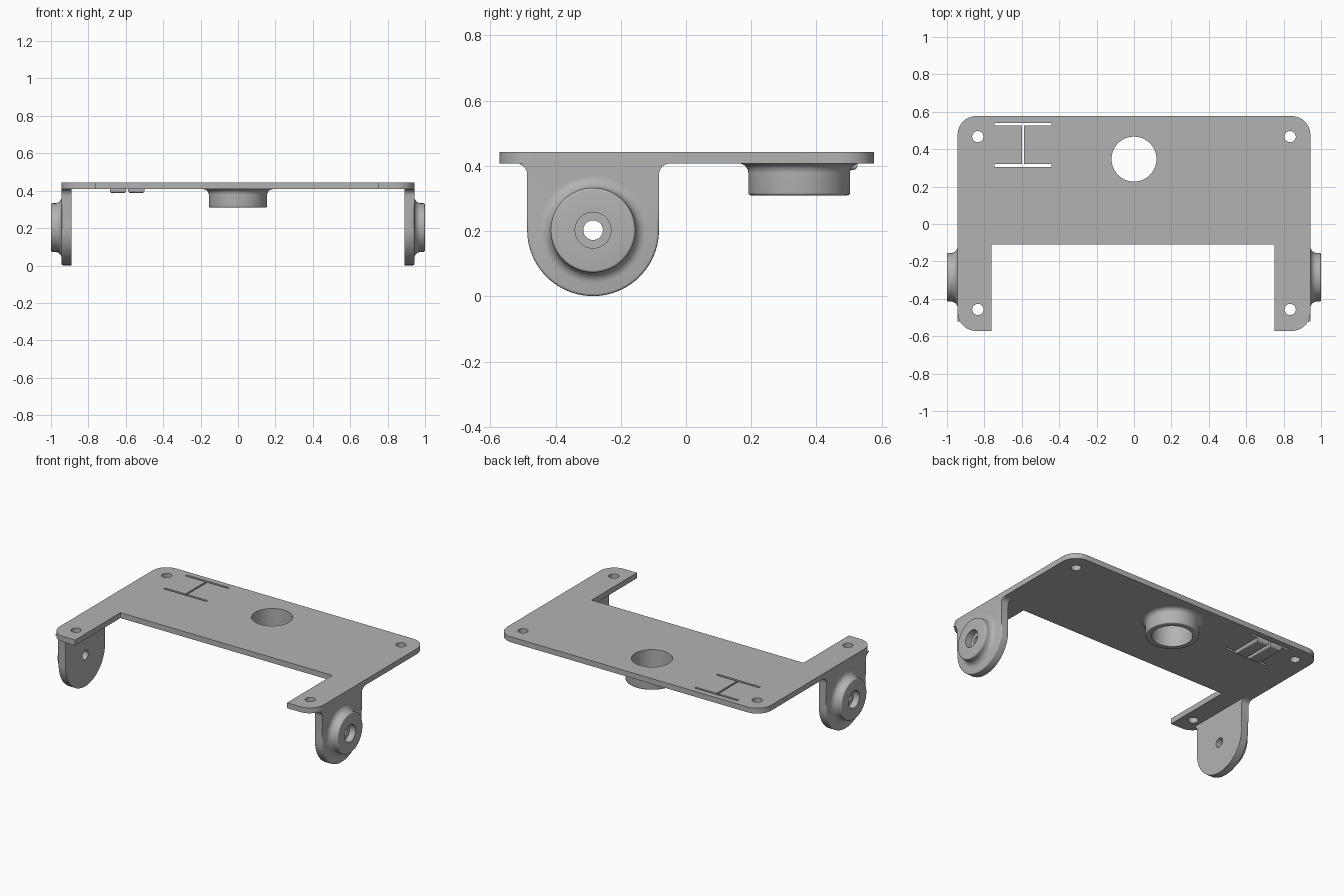
import bpy, bmesh
from math import sin, cos, pi, radians
from mathutils import Matrix, Vector

if "Cube" in bpy.data.objects:
    bpy.data.objects.remove(bpy.data.objects["Cube"])

grey = bpy.data.materials.new("plain grey")
grey.use_nodes = True
grey.diffuse_color = (0.45, 0.45, 0.45, 1)
grey.node_tree.nodes["Principled BSDF"].inputs["Base Color"].default_value = grey.diffuse_color

UNDER, TOP = 0.408, 0.443
HALF = 0.943
EAR_Y, EAR_Z, EAR_R, EAR_IN = -0.285, 0.203, 0.202, 0.89
HOLE_Y = 0.347


def finish(bm, name, helper=False):
    bmesh.ops.recalc_face_normals(bm, faces=bm.faces)
    mesh = bpy.data.meshes.new(name)
    bm.to_mesh(mesh)
    bm.free()
    obj = bpy.data.objects.new(name, mesh)
    bpy.context.collection.objects.link(obj)
    mesh.materials.append(grey)
    if helper:
        obj.hide_render = True
        obj.hide_set(True)
        obj.display_type = 'WIRE'
    return obj


def smooth(obj):
    bpy.ops.object.select_all(action='DESELECT')
    obj.select_set(True)
    bpy.context.view_layer.objects.active = obj
    bpy.ops.object.shade_smooth_by_angle(angle=radians(35))


def arc(cx, cy, r, a0, a1, n=10):
    angles = [radians(a0 + (a1 - a0) * i / n) for i in range(n + 1)]
    return [(cx + r * cos(a), cy + r * sin(a)) for a in angles]


def prism(bm, outline, place, depth):
    """Extrude a 2D outline along a vector."""
    face = bm.faces.new([bm.verts.new(place(u, v)) for u, v in outline])
    moved = bmesh.ops.extrude_face_region(bm, geom=[face])["geom"]
    bmesh.ops.translate(bm, vec=depth, verts=[g for g in moved if isinstance(g, bmesh.types.BMVert)])


def lathe(name, profile, matrix, steps=64):
    """Spin a closed (radius, height) profile into a ring."""
    bm = bmesh.new()
    rings = [[bm.verts.new((r * cos(2 * pi * i / steps), r * sin(2 * pi * i / steps), h))
              for r, h in profile] for i in range(steps)]
    for i, ring in enumerate(rings):
        after = rings[(i + 1) % steps]
        for j in range(len(profile)):
            k = (j + 1) % len(profile)
            bm.faces.new((ring[j], after[j], after[k], ring[k]))
    bm.transform(matrix)
    obj = finish(bm, name)
    smooth(obj)
    return obj


def box(bm, x0, x1, y0, y1, z0, z1):
    size = Matrix.Diagonal((x1 - x0, y1 - y0, z1 - z0, 1))
    middle = Matrix.Translation(((x0 + x1) / 2, (y0 + y1) / 2, (z0 + z1) / 2))
    bmesh.ops.create_cube(bm, size=1, matrix=middle @ size)


def cylinder(bm, r, depth, matrix):
    bmesh.ops.create_cone(bm, cap_ends=True, segments=64, radius1=r, radius2=r,
                          depth=depth, matrix=matrix)


def cut(obj, cutter):
    mod = obj.modifiers.new("cut", 'BOOLEAN')
    mod.operation = 'DIFFERENCE'
    mod.solver = 'EXACT'
    mod.object = cutter


# Plate outline with rounded corners and the front notch
c, back, front, r = HALF, 0.577, -0.572, 0.1
outline = (arc(c - r, back - r, r, 0, 90) + arc(r - c, back - r, r, 90, 180)
           + arc(r - c, front + r, r, 180, 270)
           + [(-0.762, front), (-0.762, -0.11), (0.75, -0.11), (0.75, front)]
           + arc(c - r, front + r, r, 270, 360))
bm = bmesh.new()
prism(bm, outline, lambda u, v: (u, v, UNDER), Vector((0, 0, TOP - UNDER)))
plate = finish(bm, "top_plate")

# Holes and the H-shaped slot through the plate
bm = bmesh.new()
cylinder(bm, 0.12, 0.3, Matrix.Translation((0, HOLE_Y, 0.42)))
for x in (-0.835, 0.835):
    for y in (0.467, -0.457):
        cylinder(bm, 0.03, 0.3, Matrix.Translation((x, y, 0.42)))
cut(plate, finish(bm, "hole_cutter", True))
slot = (arc(-0.445, 0.533, 0.0075, -90, 90, 4) + arc(-0.74, 0.533, 0.0075, 90, 270, 4))
h_outline = ([(-0.745, 0.3055), (-0.44, 0.3055), (-0.44, 0.3205), (-0.587, 0.3205),
              (-0.587, 0.5255), (-0.44, 0.5255), (-0.44, 0.5405), (-0.745, 0.5405),
              (-0.745, 0.5255), (-0.599, 0.5255), (-0.599, 0.3205), (-0.745, 0.3205)])
bm = bmesh.new()
prism(bm, h_outline, lambda u, v: (u, v, 0.3), Vector((0, 0, 0.3)))
cut(plate, finish(bm, "slot_cutter", True))
smooth(plate)

# Clip pads under the two spring flaps
for name, x0, x1 in (("right_clip_pad", -0.685, -0.599), ("left_clip_pad", -0.587, -0.5)):
    bm = bmesh.new()
    box(bm, x0, x1, 0.3205, 0.5255, 0.388, UNDER + 0.005)
    low = [e for e in bm.edges if all(v.co.z < 0.39 for v in e.verts)]
    bmesh.ops.bevel(bm, geom=low, offset=0.012, segments=4, profile=0.5, affect='EDGES')
    smooth(finish(bm, name))

# Collar under the centre hole, flared into the plate
drop = UNDER - 0.31
collar = ([(0.12, 0), (0.12, drop)] + arc(0.148, drop - 0.008, 0.008, 90, 0, 4)
          + arc(0.186, 0.03, 0.03, 180, 270, 8))
lathe("centre_collar", collar,
      Matrix.Translation((0, HOLE_Y, UNDER)) @ Matrix.Rotation(pi, 4, 'X'))

# Side ears with bored bosses
ear = (arc(EAR_Y - EAR_R - 0.035, UNDER - 0.035, 0.035, 90, 0, 6)
       + arc(EAR_Y, EAR_Z, EAR_R, 180, 360, 40)
       + arc(EAR_Y + EAR_R + 0.035, UNDER - 0.035, 0.035, 180, 90, 6))
boss = ([(0.03, 0), (0.03, 0.015), (0.055, 0.015), (0.055, 0.057)]
        + arc(0.122, 0.049, 0.008, 90, 0, 4) + arc(0.165, 0.035, 0.035, 180, 270, 8))
for side, s in (("left", 1), ("right", -1)):
    bm = bmesh.new()
    prism(bm, ear, lambda u, v: (s * EAR_IN, u, v), Vector((s * (HALF - EAR_IN), 0, 0)))
    rim = [e for e in bm.edges
           if all(abs(v.co.x) > 0.92 and v.co.z < UNDER - 0.04 for v in e.verts)]
    bmesh.ops.bevel(bm, geom=rim, offset=0.008, segments=3, profile=0.5, affect='EDGES')
    ear_obj = finish(bm, side + "_ear")
    turn = Matrix.Rotation(s * pi / 2, 4, 'Y')
    bm = bmesh.new()
    cylinder(bm, 0.03, 0.3, Matrix.Translation((s * 0.92, EAR_Y, EAR_Z)) @ turn)
    cut(ear_obj, finish(bm, side + "_ear_cutter", True))
    smooth(ear_obj)
    lathe(side + "_boss", boss, Matrix.Translation((s * HALF, EAR_Y, EAR_Z)) @ turn)
